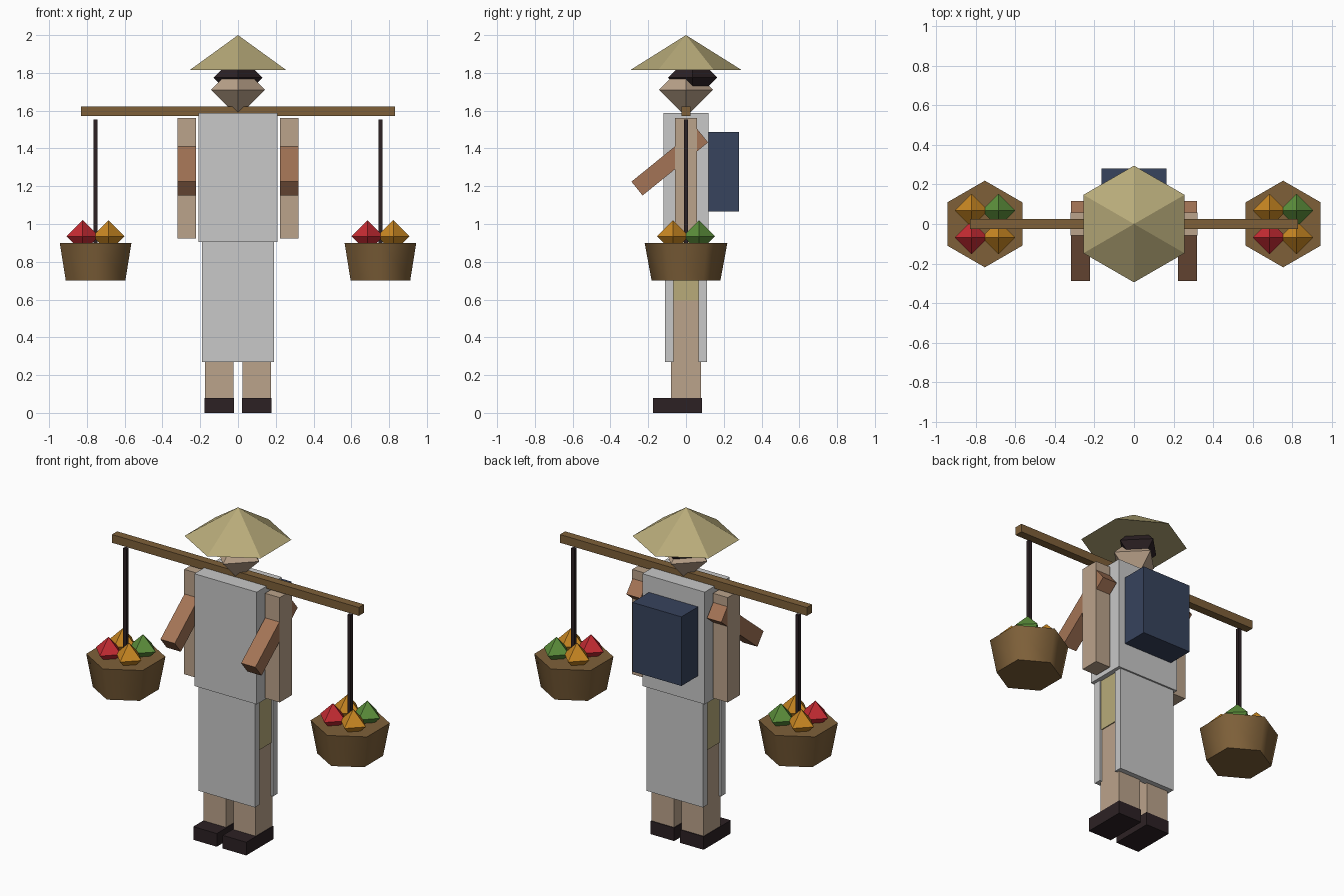
import bpy, bmesh, math
from mathutils import Matrix, Vector

if "Cube" in bpy.data.objects:
    bpy.data.objects.remove(bpy.data.objects["Cube"])


def material(name, hex_colour):
    lin = []
    for i in (0, 2, 4):
        c = int(hex_colour[i:i + 2], 16) / 255
        lin.append(c / 12.92 if c <= 0.04045 else ((c + 0.055) / 1.055) ** 2.4)
    m = bpy.data.materials.new(name)
    m.diffuse_color = (*lin, 1)
    m.use_nodes = True
    m.node_tree.nodes["Principled BSDF"].inputs["Base Color"].default_value = m.diffuse_color
    return m


CLOTH = material("grey_cloth", "c8c8c8")
SKIN = material("skin", "bba38b")
TAN = material("tanned_skin", "a47456")
WOOD = material("brown_wood", "7e6039")
STRAW = material("straw", "b8ab7a")
BLACK = material("near_black", "2c2124")
NAVY = material("navy", "37435d")
RED = material("red_fruit", "c62b33")
ORANGE = material("orange_fruit", "c98722")
GREEN = material("green_fruit", "5c8f3b")


def finish(name, bm, mat):
    bmesh.ops.recalc_face_normals(bm, faces=bm.faces)
    me = bpy.data.meshes.new(name)
    bm.to_mesh(me)
    bm.free()
    me.materials.append(mat)
    ob = bpy.data.objects.new(name, me)
    bpy.context.collection.objects.link(ob)
    return ob


def box(name, mat, x, y, z, tilt=0.0):
    """Box from (min, max) ranges, optionally tilted about x through its centre."""
    lo, hi = Vector((x[0], y[0], z[0])), Vector((x[1], y[1], z[1]))
    bm = bmesh.new()
    m = (Matrix.Translation((lo + hi) / 2) @ Matrix.Rotation(tilt, 4, 'X')
         @ Matrix.Diagonal((*(hi - lo), 1)))
    bmesh.ops.create_cube(bm, size=1, matrix=m)
    return finish(name, bm, mat)


def hex_cone(name, mat, centre, r_low, r_top, z0, z1):
    """Six-sided cone or bucket with corners on the y axis."""
    bm = bmesh.new()
    m = (Matrix.Translation((*centre, (z0 + z1) / 2))
         @ Matrix.Rotation(math.pi / 2, 4, 'Z'))
    bmesh.ops.create_cone(bm, cap_ends=True, segments=6, radius1=r_low,
                          radius2=r_top, depth=z1 - z0, matrix=m)
    bmesh.ops.remove_doubles(bm, verts=bm.verts, dist=1e-5)
    # corner positions are fixed by rule: one corner must lie on the y axis
    if min(abs(v.co.x - centre[0]) for v in bm.verts if v.co.z < z0 + 1e-4) > 1e-3:
        bmesh.ops.rotate(bm, verts=bm.verts, cent=(*centre, 0),
                         matrix=Matrix.Rotation(math.pi / 6, 3, 'Z'))
    return finish(name, bm, mat)


def octahedron(name, mat, centre, r):
    bm = bmesh.new()
    axes = [Vector(a) for a in ((1, 0, 0), (0, 1, 0), (0, 0, 1))]
    for a in axes:
        for s in (-r, r):
            bm.verts.new(Vector(centre) + a * s)
    bmesh.ops.convex_hull(bm, input=bm.verts)
    return finish(name, bm, mat)


# Head, hair and hat
octahedron("head", SKIN, (0, 0, 1.71), 0.143)
octahedron("hair", BLACK, (0, 0.035, 1.775), 0.13)
hex_cone("hat", STRAW, (0, 0), 0.295, 0.0, 1.815, 2.0)

# Torso, robe panels, shorts and backpack
box("torso", CLOTH, (-0.21, 0.21), (-0.12, 0.12), (0.905, 1.587))
box("front_robe_panel", CLOTH, (-0.19, 0.19), (-0.11, -0.065), (0.27, 0.906))
box("back_robe_panel", CLOTH, (-0.19, 0.19), (0.065, 0.11), (0.27, 0.906))
box("shorts", STRAW, (-0.181, 0.181), (-0.075, 0.075), (0.595, 0.906))
box("backpack", NAVY, (-0.165, 0.165), (0.12, 0.28), (1.066, 1.486))

# Carrying pole
box("pole", WOOD, (-0.83, 0.83), (-0.025, 0.025), (1.573, 1.623))

for side, s in (("left", -1), ("right", 1)):
    def span(a, b):
        return tuple(sorted((a * s, b * s)))

    # Limbs
    box(side + "_leg", SKIN, span(0.025, 0.175), (-0.08, 0.08), (0.08, 0.62))
    box(side + "_shoe", BLACK, span(0.02, 0.178), (-0.175, 0.085), (0, 0.08))
    box(side + "_upper_arm", SKIN, span(0.222, 0.321), (-0.058, 0.058), (0.923, 1.56))
    box(side + "_forearm", TAN, span(0.223, 0.319), (-0.309, 0.137),
        (1.281, 1.375), tilt=math.radians(39))

    # Hanging cord and basket
    cx = 0.754 * s
    box(side + "_cord", BLACK, (cx - 0.011, cx + 0.011), (-0.011, 0.011), (0.89, 1.552))
    basket = hex_cone(side + "_basket", WOOD, (cx, 0), 0.182, 0.219, 0.7, 0.9)
    bpy.ops.object.select_all(action='DESELECT')
    basket.select_set(True)
    bpy.context.view_layer.objects.active = basket
    bpy.ops.object.shade_smooth_by_angle(angle=math.radians(65))

    # Fruit, same arrangement in both baskets
    for i, (dx, dy, mat) in enumerate(((-1, -1, RED), (1, -1, ORANGE),
                                       (-1, 1, ORANGE), (1, 1, GREEN))):
        octahedron(f"{side}_fruit_{i + 1}", mat,
                   (cx + dx * 0.068, dy * 0.068, 0.935), 0.085)
